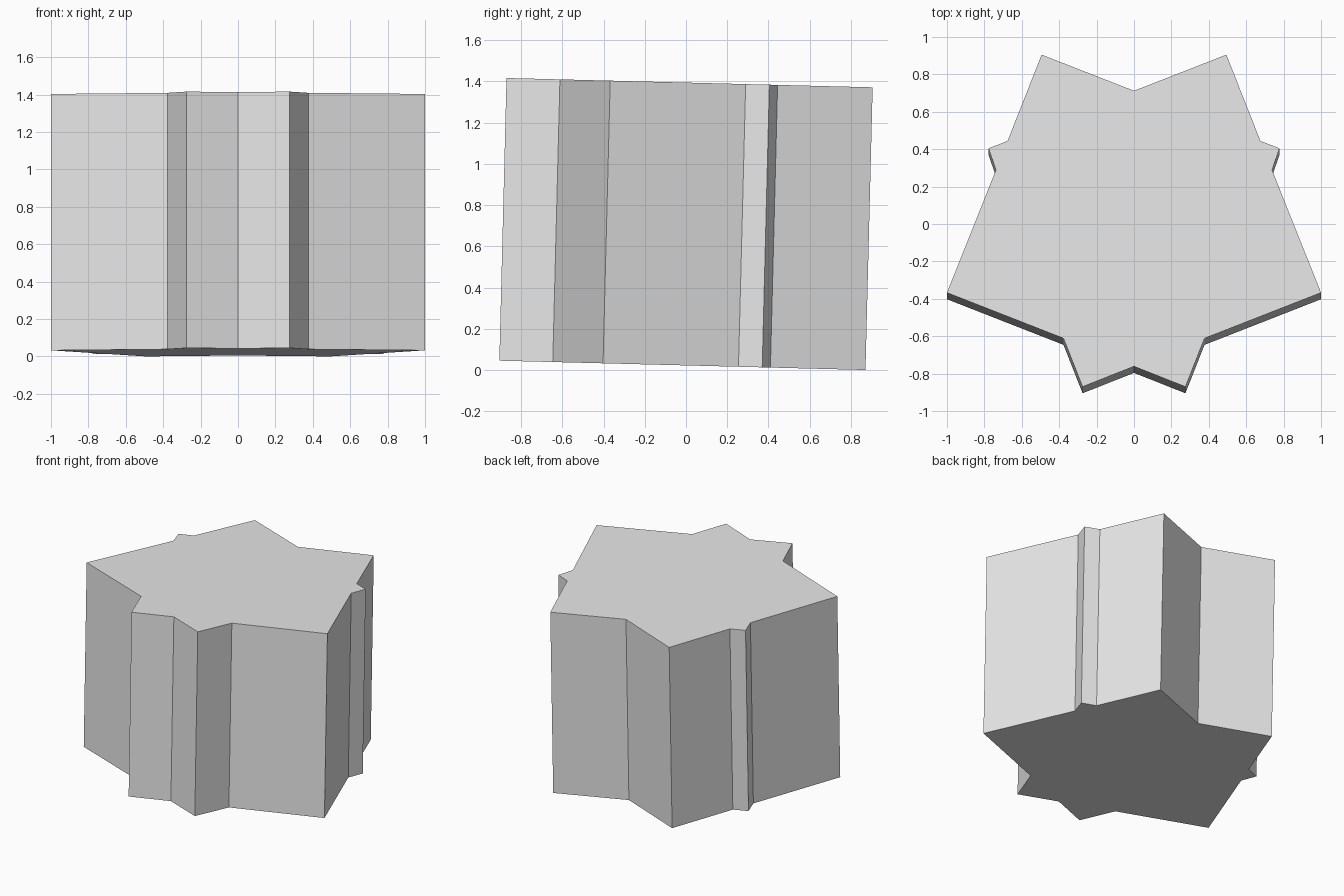
import bpy
import bmesh
from mathutils import Matrix

cube = bpy.data.objects.get("Cube")
if cube:
    bpy.data.objects.remove(cube, do_unlink=True)

HEIGHT = 1.371
TILT = -0.0254
MID_Z = 0.708

# Left half of the star outline, from the back notch to the front notch
half = [(0, 0.695), (0.494, 0.888), (0.676, 0.427), (0.778, 0.387),
        (0.738, 0.272), (1, -0.385), (0.377, -0.629), (0.275, -0.888),
        (0, -0.779)]
outline = half + [(-x, y) for x, y in reversed(half[1:-1])]

# Plain grey material
grey = bpy.data.materials.new("light grey")
grey.use_nodes = True
color = (0.8, 0.8, 0.8, 1)
grey.diffuse_color = color
grey.node_tree.nodes["Principled BSDF"].inputs["Base Color"].default_value = color

# Star prism: extrude the outline, then lean it slightly backwards
bm = bmesh.new()
base = bm.faces.new([bm.verts.new((x, y, -HEIGHT / 2)) for x, y in outline])
extruded = bmesh.ops.extrude_face_region(bm, geom=[base], use_keep_orig=True)
top = [g for g in extruded["geom"] if isinstance(g, bmesh.types.BMVert)]
bmesh.ops.translate(bm, verts=top, vec=(0, 0, HEIGHT))
bmesh.ops.recalc_face_normals(bm, faces=bm.faces)
lean = Matrix.Translation((0, 0, MID_Z)) @ Matrix.Rotation(TILT, 4, "X")
bmesh.ops.transform(bm, matrix=lean, verts=bm.verts)

mesh = bpy.data.meshes.new("star_prism")
bm.to_mesh(mesh)
bm.free()
mesh.materials.append(grey)
prism = bpy.data.objects.new("star_prism", mesh)
bpy.context.collection.objects.link(prism)
